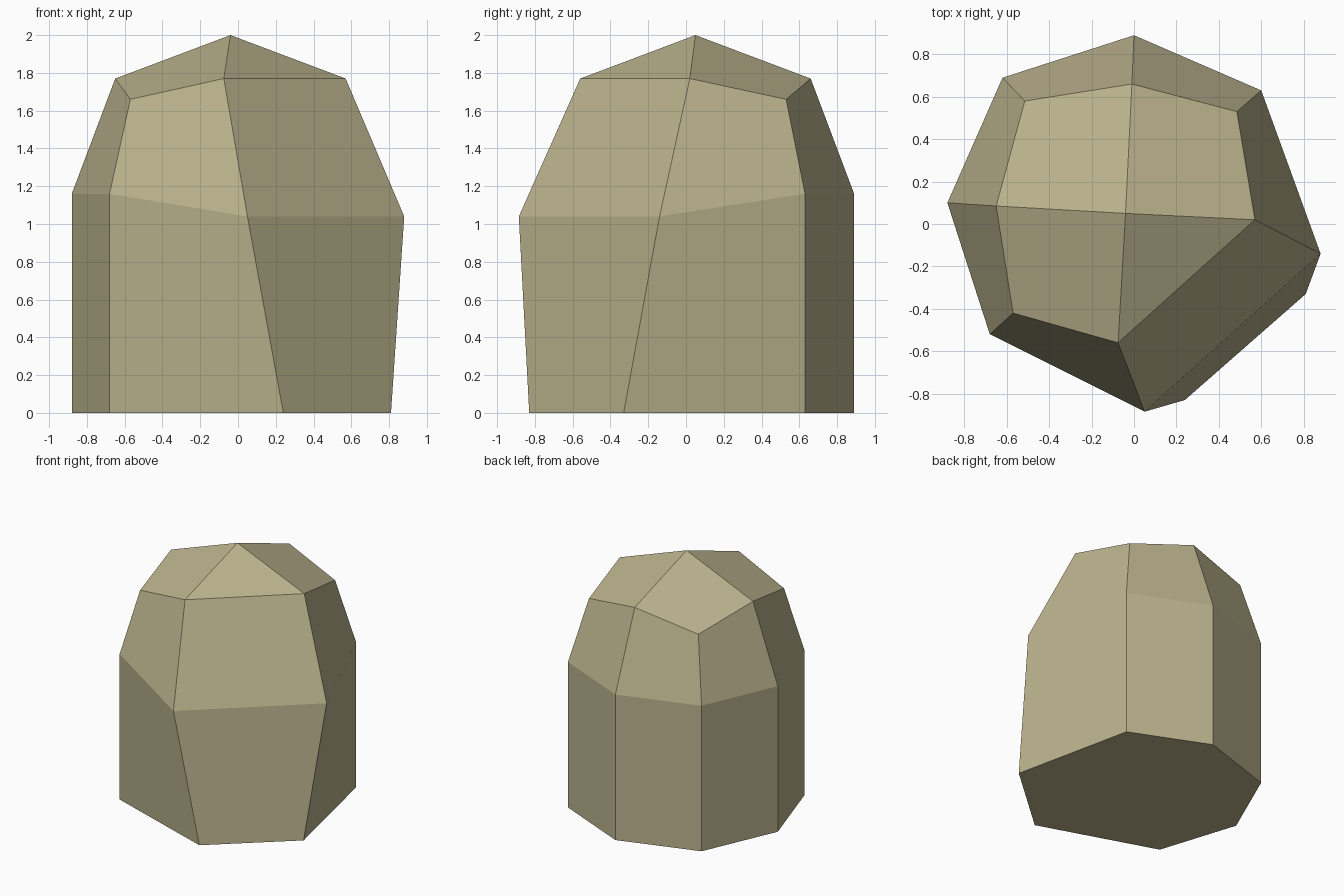
import bpy, bmesh

if "Cube" in bpy.data.objects:
    bpy.data.objects.remove(bpy.data.objects["Cube"])

# Footprint at the shoulder: (x, y, z), counter-clockwise from the right
shoulder = [(0.88, -0.14, 1.04), (0.60, 0.63, 1.16), (0.00, 0.89, 1.16),
            (-0.62, 0.69, 1.16), (-0.88, 0.10, 1.16), (-0.68, -0.52, 1.16),
            (0.05, -0.885, 1.04)]
# Upper ring where the cap begins
crown = [(0.57, 0.02, 1.77), (0.485, 0.53, 1.66), (-0.01, 0.66, 1.77),
         (-0.515, 0.58, 1.66), (-0.65, 0.085, 1.77), (-0.57, -0.42, 1.66),
         (-0.075, -0.56, 1.77)]
# Base drops straight down, except the chipped front-right side tapers in
base = [(x, y, 0) for x, y, z in shoulder]
base[0] = (0.81, -0.33, 0)
base[6] = (0.24, -0.83, 0)

bm = bmesh.new()
rings = [[bm.verts.new(p) for p in ring] for ring in (base, shoulder, crown)]
n = len(base)

# Walls and sloping shoulder
for low, high in zip(rings, rings[1:]):
    for i in range(n):
        j = (i + 1) % n
        bm.faces.new((low[i], low[j], high[j], high[i]))

# Underside
bm.faces.new(rings[0][::-1])

# Pointed cap: three four-sided facets and one triangle
tip = bm.verts.new((-0.04, 0.05, 2.0))
top = rings[2]
for i in (0, 2, 4):
    bm.faces.new((tip, top[i], top[i + 1], top[i + 2]))
bm.faces.new((tip, top[6], top[0]))
bmesh.ops.recalc_face_normals(bm, faces=bm.faces[:])

mesh = bpy.data.meshes.new("faceted_stone")
bm.to_mesh(mesh)
bm.free()
stone = bpy.data.objects.new("faceted_stone", mesh)
bpy.context.collection.objects.link(stone)

# Single flat colour
mat = bpy.data.materials.new("khaki stone")
mat.diffuse_color = (0.49, 0.445, 0.265, 1)
mat.use_nodes = True
mat.node_tree.nodes["Principled BSDF"].inputs["Base Color"].default_value = mat.diffuse_color
mesh.materials.append(mat)
